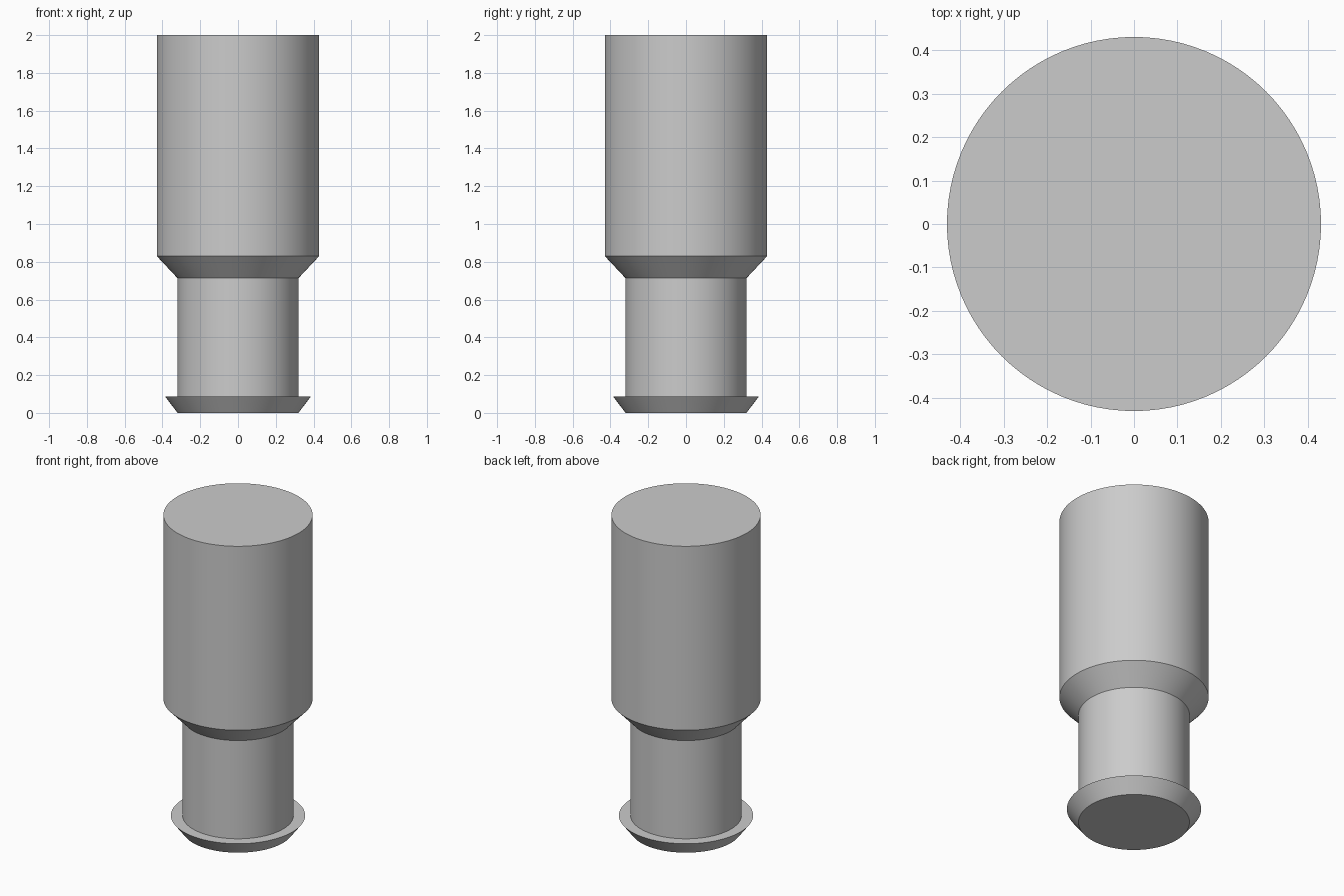
import bpy, bmesh, math

cube = bpy.data.objects.get("Cube")
if cube:
    bpy.data.objects.remove(cube, do_unlink=True)

# Plain grey finish
grey = bpy.data.materials.new("light_grey")
grey.use_nodes = True
colour = (0.6, 0.6, 0.6, 1)
grey.diffuse_color = colour
grey.node_tree.nodes["Principled BSDF"].inputs["Base Color"].default_value = colour

BODY_R, STEM_R, LIP_R = 0.43, 0.32, 0.387
LIP_TOP, STEM_TOP, TAPER_TOP, TOP = 0.088, 0.713, 0.83, 2.0

# Half profile as (radius, height): flared foot lip, stem, taper, body
profile = [
    (0, 0), (STEM_R, 0), (LIP_R, LIP_TOP), (STEM_R, LIP_TOP),
    (STEM_R, STEM_TOP), (BODY_R, TAPER_TOP), (BODY_R, TOP), (0, TOP),
]


def turned_part(name, points, material, segments=96):
    """Revolve a half profile around z into a closed solid."""
    bm = bmesh.new()
    verts = [bm.verts.new((r, 0, z)) for r, z in points]
    edges = [bm.edges.new(pair) for pair in zip(verts, verts[1:])]
    bmesh.ops.spin(bm, geom=verts + edges, cent=(0, 0, 0), axis=(0, 0, 1),
                   angle=math.tau, steps=segments)
    bmesh.ops.remove_doubles(bm, verts=bm.verts, dist=0.0001)
    bmesh.ops.recalc_face_normals(bm, faces=bm.faces)
    mesh = bpy.data.meshes.new(name)
    bm.to_mesh(mesh)
    bm.free()
    mesh.materials.append(material)
    obj = bpy.data.objects.new(name, mesh)
    bpy.context.collection.objects.link(obj)
    return obj


pin = turned_part("stepped_pin", profile, grey)

# Smooth the round walls, keep the rims sharp
bpy.ops.object.select_all(action="DESELECT")
pin.select_set(True)
bpy.context.view_layer.objects.active = pin
bpy.ops.object.shade_smooth_by_angle(angle=math.radians(30))
